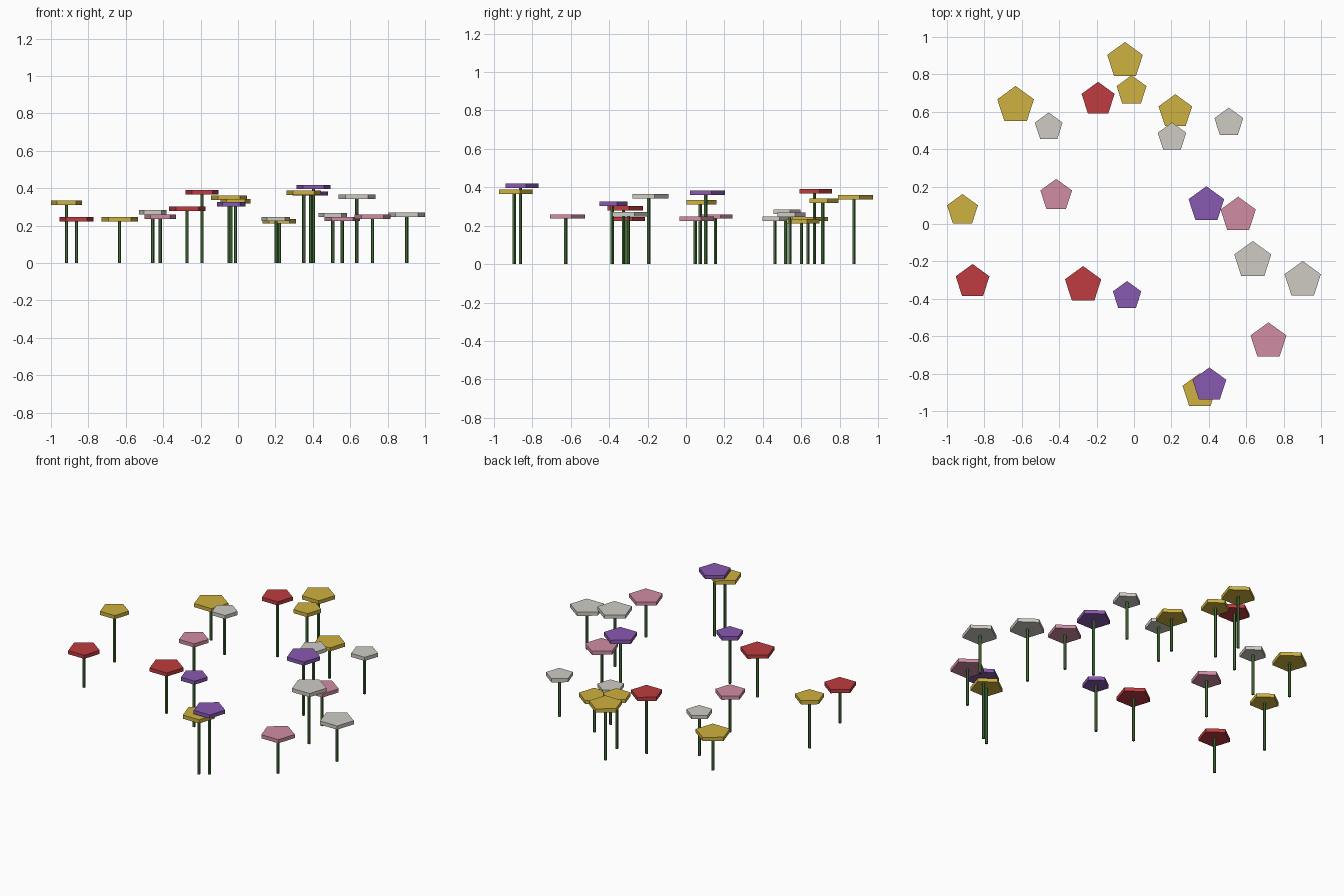
import bpy, math

if "Cube" in bpy.data.objects:
    bpy.data.objects.remove(bpy.data.objects["Cube"])

def material(name, rgb):
    m = bpy.data.materials.new(name)
    m.diffuse_color = (*rgb, 1)
    m.use_nodes = True
    m.node_tree.nodes["Principled BSDF"].inputs["Base Color"].default_value = m.diffuse_color
    return m

MATS = {
    "yellow": material("yellow", (0.62, 0.44, 0.05)),
    "red": material("red", (0.52, 0.045, 0.05)),
    "purple": material("purple", (0.25, 0.10, 0.44)),
    "pink": material("pink", (0.64, 0.27, 0.37)),
    "white": material("white", (0.62, 0.60, 0.55)),
}
GREEN = material("stem_green", (0.06, 0.16, 0.04))
THICK, STEM_R = 0.023, 0.009

def prism(name, x, y, z0, z1, r, mat):
    """Upright five-sided prism with one corner towards +y."""
    n = 5
    ring = [(r * math.sin(2 * math.pi * i / n), r * math.cos(2 * math.pi * i / n)) for i in range(n)][::-1]
    verts = [(a, b, z) for z in (z0, z1) for a, b in ring]
    faces = [tuple(range(n))[::-1], tuple(range(n, 2 * n))]
    faces += [(i, (i + 1) % n, n + (i + 1) % n, n + i) for i in range(n)]
    me = bpy.data.meshes.new(name)
    me.from_pydata(verts, [], faces)
    me.materials.append(mat)
    ob = bpy.data.objects.new(name, me)
    ob.location = (x, y, 0)
    bpy.context.collection.objects.link(ob)

# Flowers: colour, x, y, head height, head radius
FLOWERS = [
    ("yellow", -0.048, 0.873, 0.349, 0.100),
    ("yellow", -0.013, 0.711, 0.331, 0.084),
    ("red", -0.192, 0.667, 0.379, 0.093),
    ("yellow", 0.221, 0.600, 0.224, 0.094),
    ("white", 0.203, 0.463, 0.236, 0.080),
    ("white", 0.507, 0.541, 0.257, 0.081),
    ("yellow", -0.633, 0.635, 0.235, 0.103),
    ("white", -0.456, 0.518, 0.272, 0.078),
    ("yellow", -0.917, 0.073, 0.322, 0.087),
    ("pink", -0.416, 0.152, 0.248, 0.089),
    ("purple", 0.387, 0.102, 0.372, 0.100),
    ("pink", 0.557, 0.047, 0.236, 0.099),
    ("white", 0.635, -0.195, 0.354, 0.104),
    ("white", 0.902, -0.300, 0.259, 0.102),
    ("red", -0.863, -0.309, 0.235, 0.095),
    ("red", -0.272, -0.327, 0.291, 0.102),
    ("purple", -0.037, -0.385, 0.314, 0.080),
    ("pink", 0.719, -0.627, 0.248, 0.101),
    ("yellow", 0.352, -0.895, 0.376, 0.097),
    ("purple", 0.403, -0.862, 0.407, 0.095),
]

for i, (col, x, y, z, r) in enumerate(FLOWERS, 1):
    prism(f"stem_{i}", x, y, 0, z, STEM_R, GREEN)
    prism(f"flower_head_{i}", x, y, z - THICK / 2, z + THICK / 2, r, MATS[col])
